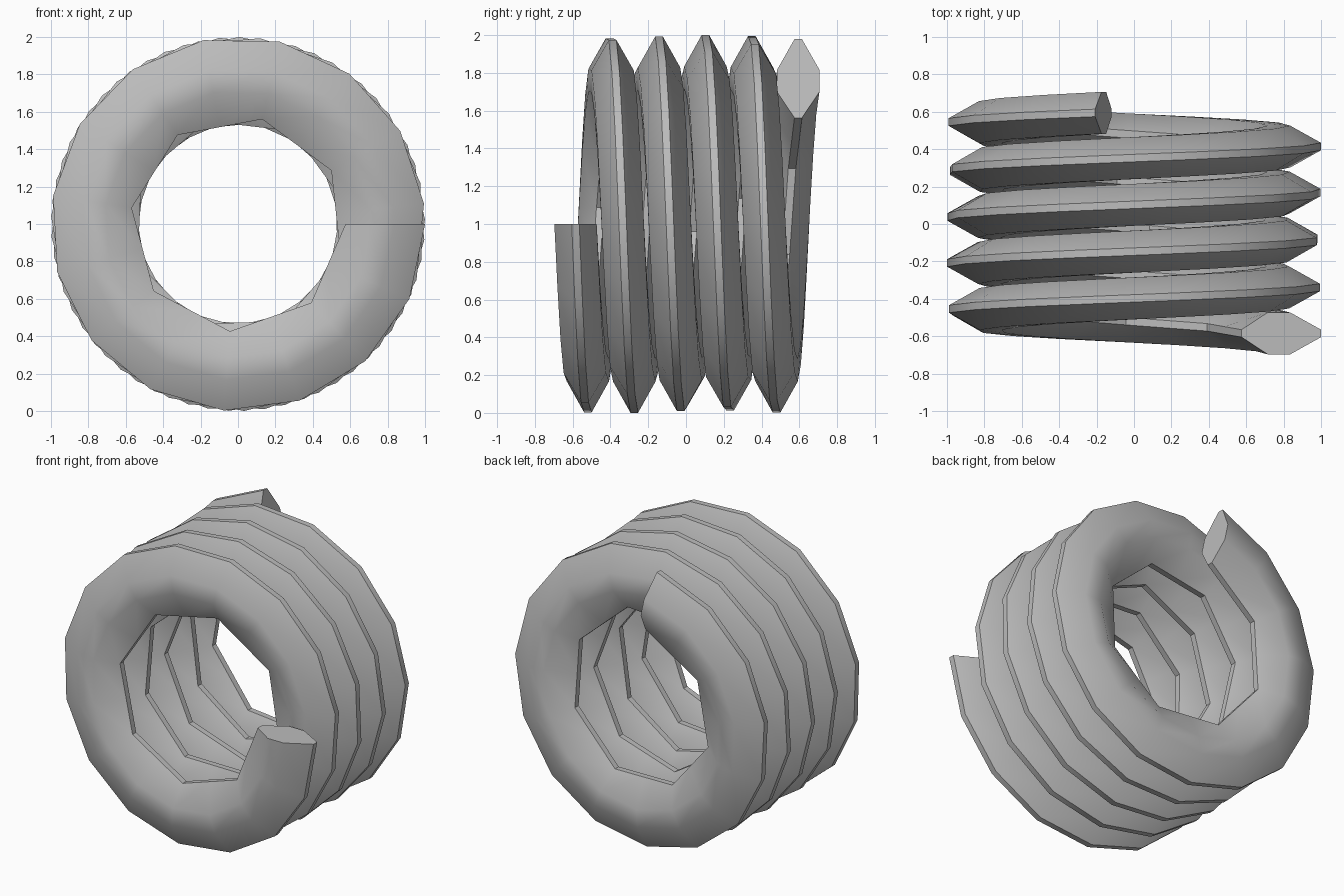
import bpy, bmesh, math
from mathutils import Vector

cube = bpy.data.objects.get("Cube")
if cube:
    bpy.data.objects.remove(cube, do_unlink=True)

PITCH = 0.25               # advance along y per turn
START_Y = -0.585
SWEEP = math.radians(1698)  # a little under 4.75 turns
STEPS = 72

# Wire cross-section: (radius, offset along y), inner edge first
SECTION = [(0.575, 0.02), (0.575, -0.02), (0.715, -0.112), (0.835, -0.112),
           (1.0, -0.02), (1.0, 0.02), (0.835, 0.112), (0.715, 0.112)]

# Single flat grey
grey = bpy.data.materials.new("Steel grey")
grey.use_nodes = True
COLOUR = (0.5, 0.5, 0.5, 1)
grey.diffuse_color = COLOUR
grey.node_tree.nodes["Principled BSDF"].inputs["Base Color"].default_value = COLOUR


def coil_point(step, radius, dy):
    a = SWEEP * step / STEPS
    return Vector((radius * math.cos(a),
                   START_Y + PITCH * a / math.tau + dy,
                   1 - radius * math.sin(a)))


# Sweep the section along the helix
bm = bmesh.new()
rings = []
for i in range(STEPS + 1):
    ring = []
    for radius, dy in SECTION:
        if radius < 0.6 and i % 2:   # the inner edge is faceted more coarsely
            p = (coil_point(i - 1, radius, dy) + coil_point(i + 1, radius, dy)) / 2
        else:
            p = coil_point(i, radius, dy)
        ring.append(bm.verts.new(p))
    rings.append(ring)

n = len(SECTION)
for a, b in zip(rings, rings[1:]):
    for k in range(n):
        bm.faces.new((a[k], a[(k + 1) % n], b[(k + 1) % n], b[k]))

# Flat end caps
bm.faces.new(rings[0])
bm.faces.new(rings[-1])
bmesh.ops.recalc_face_normals(bm, faces=bm.faces)

mesh = bpy.data.meshes.new("spring_coil")
bm.to_mesh(mesh)
bm.free()
mesh.materials.append(grey)
spring = bpy.data.objects.new("spring_coil", mesh)
bpy.context.collection.objects.link(spring)

# Smooth along the wire, sharp at the edges
bpy.ops.object.select_all(action='DESELECT')
spring.select_set(True)
bpy.context.view_layer.objects.active = spring
bpy.ops.object.shade_smooth_by_angle(angle=math.radians(32))
